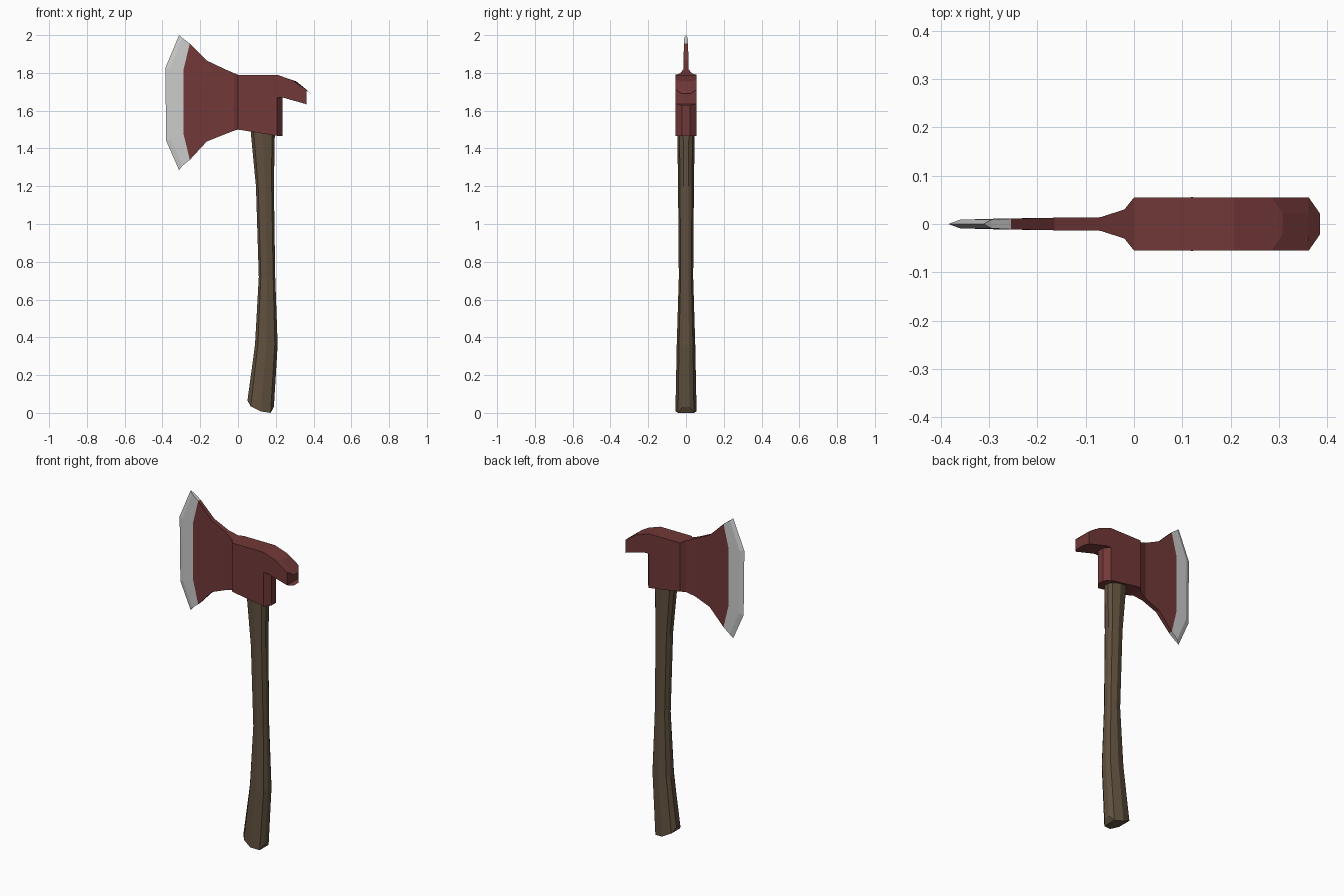
import bpy, bmesh

if "Cube" in bpy.data.objects:
    bpy.data.objects.remove(bpy.data.objects["Cube"])


def material(name, rgb):
    m = bpy.data.materials.new(name)
    m.diffuse_color = (*rgb, 1)
    m.use_nodes = True
    m.node_tree.nodes["Principled BSDF"].inputs["Base Color"].default_value = m.diffuse_color
    return m


def loft(bm, sections, cap_start=False, cap_end=False):
    """Each section is a half ring of (x, y, z) on the +y side, mirrored to -y."""
    rings = []
    for sec in sections:
        pts = list(sec) + [(x, -y, z) for x, y, z in reversed(sec)]
        rings.append([bm.verts.new(p) for p in pts])
    n = len(rings[0])
    for a, b in zip(rings, rings[1:]):
        for i in range(n):
            j = (i + 1) % n
            bm.faces.new((a[i], a[j], b[j], b[i]))
    for use, r in ((cap_start, rings[0]), (cap_end, rings[-1])):
        if use:
            for i in range(n // 2 - 1):
                bm.faces.new((r[i], r[i + 1], r[n - 2 - i], r[n - 1 - i]))


def finish(name, bm, mat=None):
    bmesh.ops.remove_doubles(bm, verts=bm.verts, dist=0.0005)
    bmesh.ops.recalc_face_normals(bm, faces=bm.faces)
    me = bpy.data.meshes.new(name)
    bm.to_mesh(me)
    bm.free()
    ob = bpy.data.objects.new(name, me)
    bpy.context.collection.objects.link(ob)
    if mat:
        me.materials.append(mat)


def column(x, y, top, bottom):
    """Upright four-point section of the head."""
    h = top - bottom
    return [(x, y, top - h * t) for t in (0, 0.33, 0.67, 1)]


def curve_col(y, pts):
    return [(x, y, z) for x, z in pts]


red = material("red_paint", (0.17, 0.04, 0.04))
wood = material("wood", (0.115, 0.08, 0.048))

# Bare steel cutting edge
border = curve_col(0.011, [(-0.255, 1.955), (-0.288, 1.82), (-0.288, 1.475), (-0.255, 1.34)])
bevel = curve_col(0.009, [(-0.295, 1.985), (-0.36, 1.822), (-0.355, 1.45), (-0.295, 1.307)])
edge = curve_col(0, [(-0.312, 2.0), (-0.385, 1.825), (-0.38, 1.44), (-0.312, 1.285)])
bm = bmesh.new()
loft(bm, [edge, bevel, border])
finish("cutting_edge", bm)

# Painted head: blade cheek flaring into the eye block
bm = bmesh.new()
block_end = [(0.207, 0.055, z) for z in (1.79, 1.67, 1.57, 1.467)]
loft(bm, [border,
          column(-0.165, 0.013, 1.865, 1.437),
          column(-0.07, 0.014, 1.82, 1.475),
          column(-0.02, 0.03, 1.798, 1.494),
          column(0.0, 0.055, 1.79, 1.50),
          block_end])

# Chamfered rear of the eye block
loft(bm, [[(0.207, 0.055, 1.67), (0.207, 0.055, 1.467)],
          [(0.235, 0.022, 1.67), (0.235, 0.022, 1.467)]], cap_end=True)

# Hooked beak with chamfered back
i, o = 0.022, 0.055
loft(bm, [[(0.207, i, 1.79), (0.207, o, 1.79), (0.207, o, 1.67), (0.207, i, 1.67)],
          [(0.308, i, 1.755), (0.285, o, 1.763), (0.235, o, 1.67), (0.235, i, 1.67)],
          [(0.385, i, 1.69), (0.362, o, 1.712), (0.362, o, 1.635), (0.385, i, 1.628)]],
     cap_end=True)
finish("axe_head", bm, red)

# Curved ten-sided handle: z, left x, right x, half depth
profile = [(-1, 0.32), (-0.75, 0.75), (0, 1), (0.75, 0.75), (1, 0.32)]
foot = (0.065, 0.035, 0.008, 0.0, 0.032)
stations = [(0, 0.05, 0.19, 0.056), (0.36, 0.09, 0.21, 0.049),
            (0.72, 0.11, 0.197, 0.038), (1.2, 0.095, 0.19, 0.042),
            (1.48, 0.068, 0.195, 0.046), (1.6, 0.065, 0.195, 0.046)]
rings = []
for z, x0, x1, d in stations:
    c, w = (x0 + x1) / 2, (x1 - x0) / 2
    rings.append([(c + w * u, d * v, z if z else f)
                  for (u, v), f in zip(profile, foot)])
bm = bmesh.new()
loft(bm, rings, cap_start=True, cap_end=True)
finish("handle", bm, wood)
